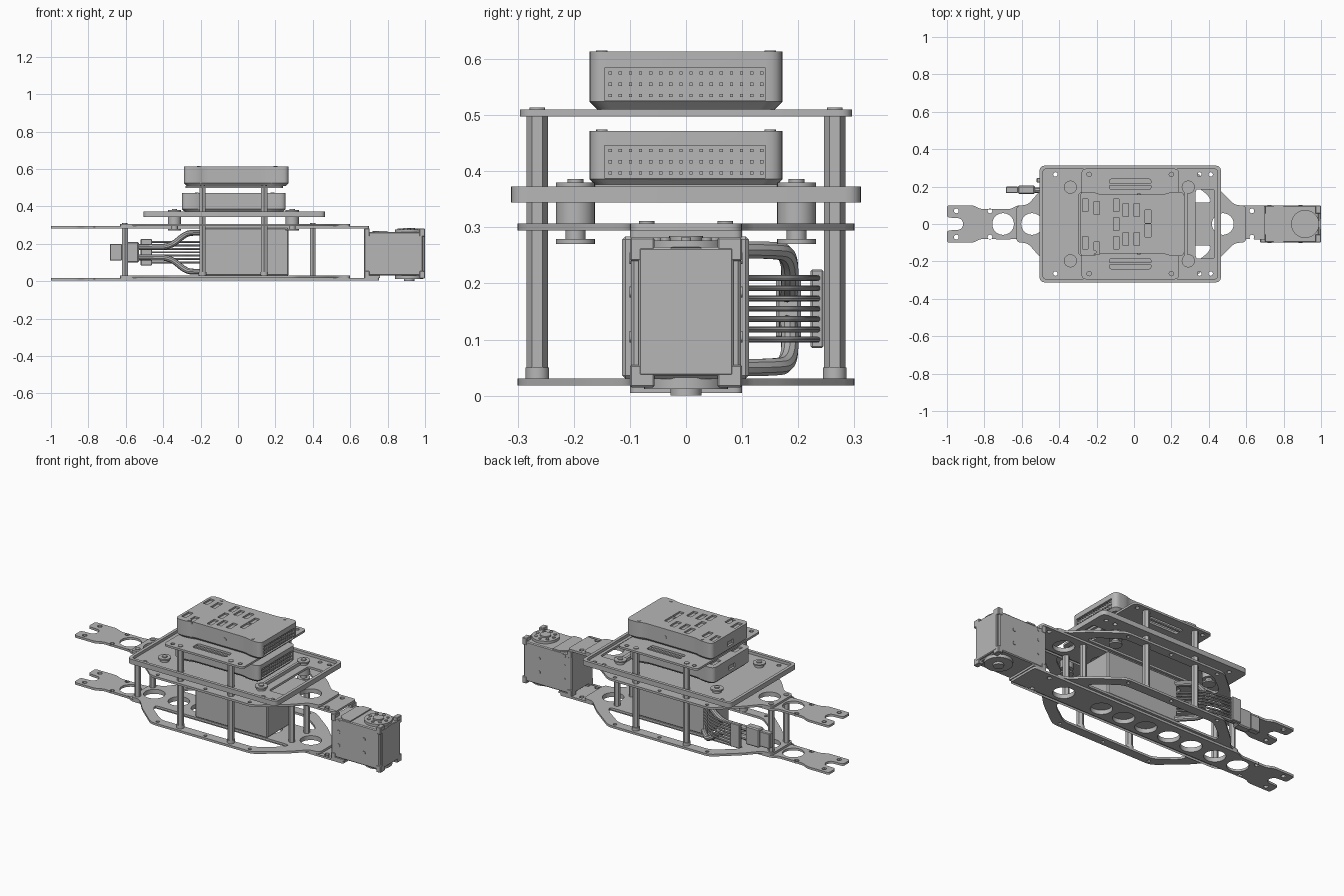
import bpy, bmesh, math
from mathutils import Vector, Matrix

cube = bpy.data.objects.get("Cube")
if cube:
    bpy.data.objects.remove(cube)

grey = bpy.data.materials.new("plain grey")
grey.use_nodes = True
grey.diffuse_color = (0.47, 0.47, 0.47, 1)
grey.node_tree.nodes["Principled BSDF"].inputs["Base Color"].default_value = (0.47, 0.47, 0.47, 1)


def add(name, bm):
    me = bpy.data.meshes.new(name)
    bm.to_mesh(me)
    bm.free()
    me.materials.append(grey)
    ob = bpy.data.objects.new(name, me)
    bpy.context.collection.objects.link(ob)
    return ob


def box(name, x, y, z, bevel=0):
    bm = bmesh.new()
    bmesh.ops.create_cube(bm, size=1)
    for v in bm.verts:
        v.co = [r[0] + (c + 0.5) * (r[1] - r[0]) for r, c in zip((x, y, z), v.co)]
    if bevel:
        bmesh.ops.bevel(bm, geom=bm.edges[:], offset=bevel, segments=1, affect='EDGES')
    return add(name, bm)


def rod(name, a, b, r, sides=24):
    a, b = Vector(a), Vector(b)
    bm = bmesh.new()
    turn = (b - a).to_track_quat('Z', 'Y').to_matrix().to_4x4()
    bmesh.ops.create_cone(bm, cap_ends=True, segments=sides, radius1=r, radius2=r,
                          depth=(b - a).length, matrix=Matrix.Translation((a + b) / 2) @ turn)
    return add(name, bm)


def bake(name, curve):
    tmp = bpy.data.objects.new(name, curve)
    bpy.context.collection.objects.link(tmp)
    me = bpy.data.meshes.new_from_object(tmp.evaluated_get(bpy.context.evaluated_depsgraph_get()))
    bpy.data.objects.remove(tmp)
    bm = bmesh.new()
    bm.from_mesh(me)
    bmesh.ops.remove_doubles(bm, verts=bm.verts[:], dist=1e-5)
    bmesh.ops.recalc_face_normals(bm, faces=bm.faces[:])
    return add(name, bm)


def plate(name, loops, z0, z1):
    # Flat sheet: first loop is the outline, the rest are holes
    cu = bpy.data.curves.new(name, 'CURVE')
    cu.dimensions, cu.fill_mode, cu.extrude = '2D', 'BOTH', (z1 - z0) / 2
    for loop in loops:
        s = cu.splines.new('POLY')
        s.points.add(len(loop) - 1)
        for p, (x, y) in zip(s.points, loop):
            p.co = (x, y, 0, 1)
        s.use_cyclic_u = True
    ob = bake(name, cu)
    ob.data.transform(Matrix.Translation((0, 0, (z0 + z1) / 2)))
    return ob


def cable(name, pts, r):
    cu = bpy.data.curves.new(name, 'CURVE')
    cu.dimensions, cu.bevel_depth, cu.bevel_resolution, cu.use_fill_caps = '3D', r, 3, True
    s = cu.splines.new('NURBS')
    s.points.add(len(pts) - 1)
    for p, co in zip(s.points, pts):
        p.co = (*co, 1)
    s.use_endpoint_u, s.order_u = True, 3
    return bake(name, cu)


def ring(x, y, r, n=24):
    return [(x + r * math.cos(i * math.tau / n), y + r * math.sin(i * math.tau / n)) for i in range(n)]


def rect(x0, x1, y0, y1):
    return [(x0, y0), (x1, y0), (x1, y1), (x0, y1)]


def mirror(half):
    return half + [(x, -y) for x, y in reversed(half) if y]


def rounded(pts, r, n=5):
    out = []
    for i, p in enumerate(pts):
        p, a, b = Vector(p), Vector(pts[i - 1]), Vector(pts[(i + 1) % len(pts)])
        s, e = (p + (q - p).normalized() * min(r, (q - p).length * 0.45) for q in (a, b))
        for k in range(n + 1):
            t = k / n
            out.append(tuple(s * (1 - t) ** 2 + p * 2 * t * (1 - t) + e * t * t))
    return out


def cut(ob, cutter):
    cutter.hide_render = True
    cutter.hide_set(True)
    cutter.display_type = 'WIRE'
    m = ob.modifiers.new("recess", 'BOOLEAN')
    m.object, m.operation, m.solver = cutter, 'DIFFERENCE', 'EXACT'


# Long rails and wide side frames, one pair below and one above
big_holes = [ring(x, 0, 0.058, 32) for x in (-0.7, -0.545, -0.385, -0.235, -0.08, 0.07, 0.22, 0.475)]
screws = [ring(x, s * 0.07, 0.013, 12) for x in (-0.95, -0.77, 0.63) for s in (-1, 1)]
rail_half = [(-0.91, 0), (-0.925, 0.03), (-1, 0.035), (-1, 0.1), (-0.86, 0.1), (-0.82, 0.08),
             (-0.66, 0.08), (-0.62, 0.1)]
frame = rounded(mirror([(-0.63, 0.1), (-0.57, 0.1), (-0.5, 0.18), (-0.36, 0.3), (0.3, 0.3),
                        (0.46, 0.18), (0.54, 0.1), (0.6, 0.1)]), 0.03)
windows = [rounded([(-0.46, s * 0.115), (-0.44, s * 0.16), (-0.33, s * 0.245), (0.27, s * 0.245),
                    (0.39, s * 0.16), (0.42, s * 0.115)], 0.03) for s in (-1, 1)]
frame_screws = [ring(x, s * 0.275, 0.01, 12) for x in (-0.33, -0.02, 0.27) for s in (-1, 1)]
for level, z_rail, z_frame, end in (("lower", 0.005, 0.018, 0.755), ("upper", 0.282, 0.294, 0.7)):
    rail = rounded(mirror(rail_half + [(end, 0.1)]), 0.015)
    plate(level + "_rail", [rail] + big_holes + screws, z_rail, z_rail + 0.013)
    plate(level + "_side_frame", [frame] + windows + big_holes[1:] + frame_screws, z_frame, z_frame + 0.013)

# Standoff posts
for s in (-1, 1):
    for x in (-0.19, 0.14):
        rod("frame_post", (x, s * 0.265, 0.03), (x, s * 0.265, 0.347), 0.019, 6)
        rod("frame_post_foot", (x, s * 0.265, 0.03), (x, s * 0.265, 0.05), 0.021)
        rod("deck_post", (x, s * 0.265, 0.355), (x, s * 0.265, 0.5), 0.019, 6)
        rod("deck_screw", (x, s * 0.265, 0.508), (x, s * 0.265, 0.514), 0.014, 12)
    for x in (-0.605, 0.4):
        rod("rail_post", (x, s * 0.07, 0.018), (x, s * 0.07, 0.294), 0.018, 6)
        rod("rail_screw", (x, s * 0.07, 0.3), (x, s * 0.07, 0.311), 0.014, 12)
    # Rubber dampers under the tray
    for x in (-0.34, 0.29):
        for z0, z1, r in ((0.27, 0.279, 0.035), (0.279, 0.3, 0.018), (0.3, 0.347, 0.035),
                          (0.347, 0.372, 0.025), (0.372, 0.38, 0.035), (0.38, 0.386, 0.014)):
            rod("damper", (x, s * 0.197, z0), (x, s * 0.197, z1), r)

# Tray with a raised rim and a cable opening
outline = rounded(rect(-0.505, 0.465, -0.312, 0.312), 0.03)
inner = rounded(rect(-0.487, 0.447, -0.294, 0.294), 0.02)
tray_holes = [ring(x, s * 0.265, 0.012, 12) for x in (-0.42, 0.35, 0.41) for s in (-1, 1)]
opening = rounded(rect(0.33, 0.43, -0.185, 0.185), 0.015)
plate("tray_floor", [outline, opening] + tray_holes, 0.344, 0.357)
plate("tray_rim", [outline, inner], 0.357, 0.373)
box("tray_strap", (0.27, 0.285), (-0.18, 0.18), (0.357, 0.376))

# Upper deck with strap slots
deck = rounded(rect(-0.28, 0.24, -0.296, 0.296), 0.025)
slots = [rounded(rect(-0.13, 0.09, min(s * 0.185, s * 0.24), max(s * 0.185, s * 0.24)), 0.012) for s in (-1, 1)]
deck_holes = [ring(x, s * 0.265, 0.012, 12) for x in (-0.24, 0.2) for s in (-1, 1)]
plate("upper_deck", [deck] + slots + deck_holes, 0.498, 0.51)
for s in (-1, 1):
    box("slot_bar", (-0.13, 0.09), (s * 0.212 - 0.007, s * 0.212 + 0.007), (0.5, 0.508))

# Two electronics cases with vented lids and a pin socket
vent_spots = [(-0.26, 0.1), (-0.2, 0.085), (-0.095, 0.1), (-0.095, 0), (-0.095, -0.1), (-0.045, 0.075),
              (-0.045, -0.08), (0.015, 0.075), (0.015, -0.08), (0.075, 0.04), (0.075, -0.035),
              (-0.26, -0.1), (-0.2, -0.13)]
vents = [rect(x - 0.015, x + 0.015, y - 0.034, y + 0.034) for x, y in vent_spots]


def electronics_case(name, x0, x1, z0, z1):
    wall = rounded(mirror([(x0, 0.172), (x0 + 0.07, 0.172), (x0 + 0.11, 0.158), (x1 - 0.11, 0.158),
                           (x1 - 0.07, 0.172), (x1, 0.172)]), 0.03)
    base = plate(name + "_base", [wall], z0, z0 + 0.014)
    for v in base.data.vertices:
        if v.co.z < z0 + 0.007:
            v.co.x, v.co.y = v.co.x * 0.95, v.co.y * 0.92
    body = plate(name + "_body", [wall], z0 + 0.014, z1 - 0.01)
    zm = z0 + 0.045
    cut(body, box("socket_cutter", (x1 - 0.012, x1 + 0.02), (-0.145, 0.142), (zm - 0.029, zm + 0.029)))
    cut(body, box("port_cutter", (x0 - 0.02, x0 + 0.012), (-0.03, 0.03), (zm - 0.012, zm + 0.014)))
    plate(name + "_lid", [wall] + vents, z1 - 0.01, z1)
    for i in range(16):
        for k in (-1, 0, 1):
            y, z = -0.135 + i * 0.018, zm + k * 0.02
            box(name + "_pin", (x1 - 0.014, x1 - 0.003), (y - 0.003, y + 0.003), (z - 0.003, z + 0.003))
    for s in (-1, 1):
        rod(name + "_side_button", (0.025, s * 0.15, zm + 0.01), (0.025, s * 0.162, zm + 0.01), 0.01, 12)
        for x in (x0 + 0.08, x1 - 0.07):
            rod(name + "_lid_screw", (x, s * 0.15, z1 - 0.01), (x, s * 0.15, z1 + 0.002), 0.01, 12)


electronics_case("lower_case", -0.3, 0.255, 0.372, 0.472)
electronics_case("upper_case", -0.29, 0.27, 0.51, 0.613)

# Battery, power leads, balance wires and their plugs
box("battery", (-0.2, 0.27), (-0.114, 0.112), (0.03, 0.284), 0.006)
for s in (-1, 1):
    cable("power_lead", [(-0.18, 0.09, 0.155 + s * 0.105), (-0.23, 0.15, 0.155 + s * 0.105),
                         (-0.28, 0.185, 0.155 + s * 0.1), (-0.36, 0.185, 0.155 + s * 0.03),
                         (-0.45, 0.18, 0.155 + s * 0.027), (-0.58, 0.18, 0.155 + s * 0.027)], 0.016)
for i in range(7):
    z = 0.1 + i * 0.0183
    cable("balance_wire", [(-0.18, 0.1, z), (-0.24, 0.13, z), (-0.3, 0.225, z), (-0.48, 0.235, z)], 0.0055)
box("balance_plug", (-0.52, -0.46), (0.222, 0.245), (0.085, 0.225), 0.003)
box("power_plug", (-0.62, -0.53), (0.16, 0.205), (0.1, 0.21), 0.006)
box("power_plug_nose", (-0.685, -0.62), (0.165, 0.2), (0.11, 0.2), 0.004)

# Servo at the right end, with its horns, brackets and screws
box("servo_body", (0.675, 0.99), (-0.098, 0.098), (0.03, 0.262), 0.005)
box("servo_face", (0.985, 1.0), (-0.085, 0.085), (0.035, 0.265), 0.004)
plate("servo_cap", [mirror([(0.72, 0.07), (0.75, 0.098), (0.8, 0.098)])], 0.26, 0.268)
for x in (0.69, 0.985):
    for s in (-1, 1):
        for z0, z1 in ((0.015, 0.055), (0.24, 0.282)):
            box("servo_corner", (x - 0.015, x + 0.014), (s * 0.078 - 0.022, s * 0.078 + 0.022), (z0, z1), 0.003)
box("lower_servo_bracket", (0.7, 0.76), (-0.1, 0.1), (0.018, 0.03))
for z0, z1, r in ((0.26, 0.277, 0.075), (0.277, 0.285, 0.03), (0.012, 0.032, 0.075), (0, 0.012, 0.028)):
    rod("servo_horn", (0.915, 0, z0), (0.915, 0, z1), r, 32)
for x, y in ring(0.915, 0, 0.052, 8):
    rod("horn_screw", (x, y, 0.275), (x, y, 0.282), 0.009, 12)
box("servo_label_tab", (0.995, 1.0), (-0.027, 0.027), (0.24, 0.264))
for s in (-1, 1):
    rod("face_screw", (0.99, s * 0.055, 0.105), (1.0, s * 0.055, 0.105), 0.009, 12)
    for x, z in ((0.725, 0.105), (0.725, 0.245), (0.89, 0.105), (0.89, 0.185), (0.725, 0.185)):
        rod("side_screw", (x, s * 0.09, z), (x, s * 0.101, z), 0.01, 12)

# Smooth round parts while keeping edges crisp
for ob in bpy.context.scene.objects:
    if ob.type == 'MESH' and not ob.hide_render:
        ob.select_set(True)
        bpy.context.view_layer.objects.active = ob
bpy.ops.object.shade_smooth_by_angle(angle=math.radians(30))
